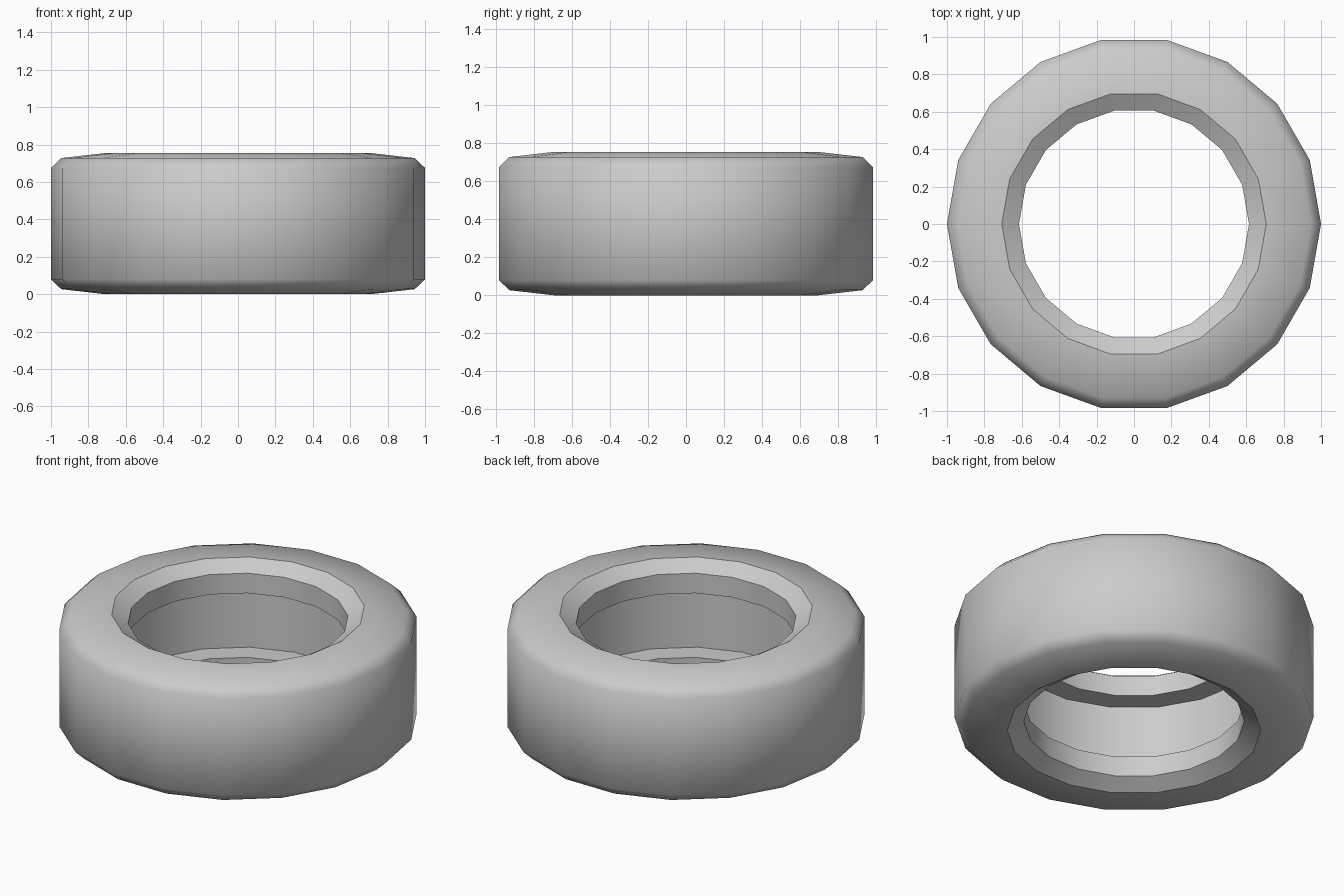
import bpy, bmesh, math

if "Cube" in bpy.data.objects:
    bpy.data.objects.remove(bpy.data.objects["Cube"])

SIDES = 18
HEIGHT = 0.755

# Upper half of the tyre cross-section (radius, z), from tread to inner cavity
upper = [(1.0, 0.675), (0.945, 0.728), (0.707, HEIGHT),
         (0.615, 0.698), (0.615, 0.575), (0.75, 0.575)]
# Mirror it for the lower half, giving a closed loop
profile = upper + [(r, HEIGHT - z) for r, z in reversed(upper)]

bm = bmesh.new()
rings = []
for i in range(SIDES):
    a = math.tau * i / SIDES
    rings.append([bm.verts.new((r * math.cos(a), r * math.sin(a), z)) for r, z in profile])

n = len(profile)
for i in range(SIDES):
    a, b = rings[i], rings[(i + 1) % SIDES]
    for j in range(n):
        k = (j + 1) % n
        bm.faces.new((a[j], a[k], b[k], b[j])).smooth = True
bmesh.ops.recalc_face_normals(bm, faces=bm.faces)

# Crisp circular edges on the inner bead, soft outer shoulders
for ring, following in zip(rings, rings[1:] + rings[:1]):
    for j, (r, z) in enumerate(profile):
        if r < 0.8:
            bm.edges.get((ring[j], following[j])).smooth = False

mesh = bpy.data.meshes.new("tyre")
bm.to_mesh(mesh)
bm.free()
bpy.context.collection.objects.link(bpy.data.objects.new("tyre", mesh))
